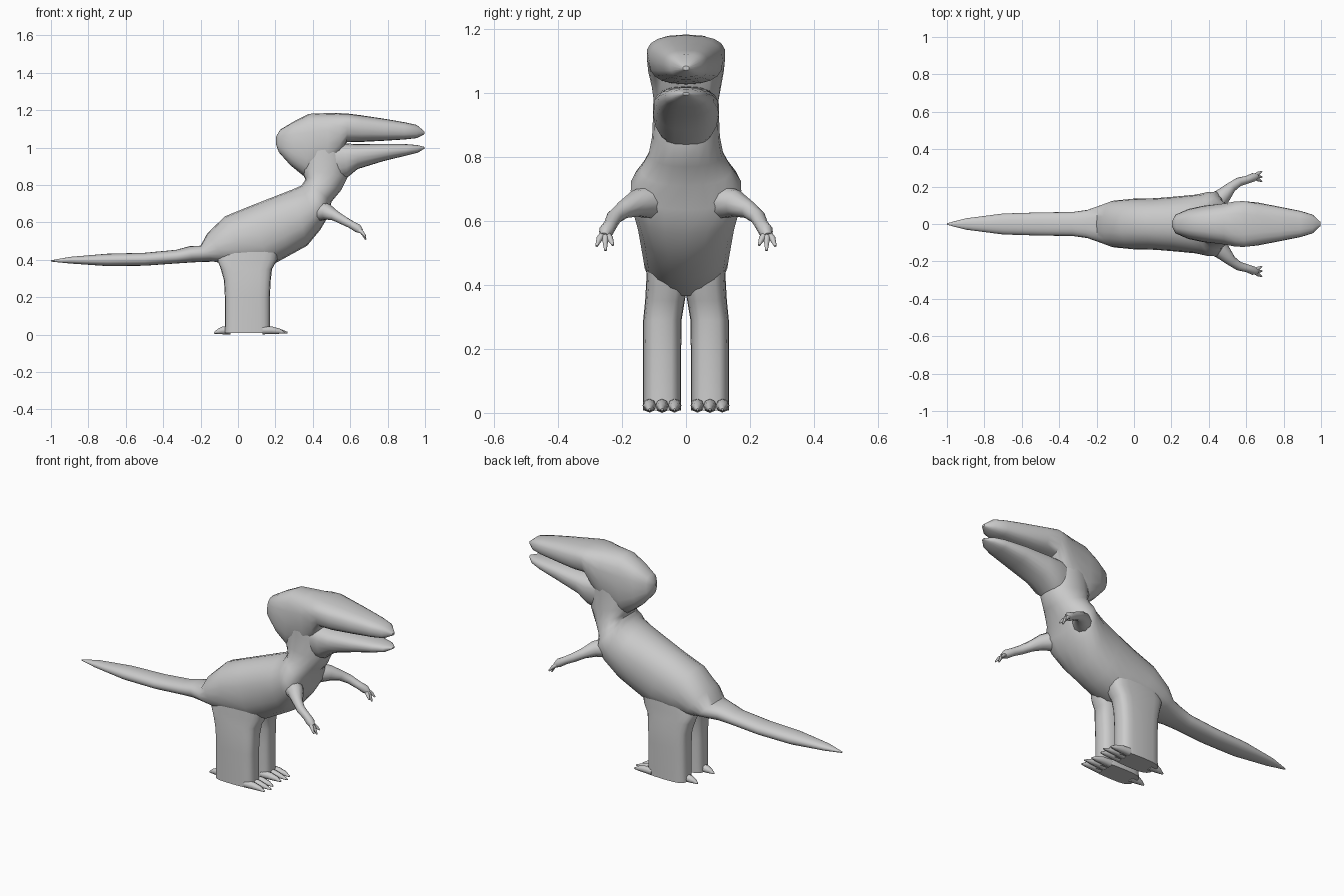
import bpy, bmesh, math
from mathutils import Vector

N = 20


def finish(name, loops):
    """Skin a list of closed rings and cap the two ends."""
    bm = bmesh.new()
    rows = [[bm.verts.new(p) for p in loop] for loop in loops]
    for a, b in zip(rows, rows[1:]):
        for i in range(len(a)):
            j = (i + 1) % len(a)
            bm.faces.new((a[i], a[j], b[j], b[i]))
    bm.faces.new(rows[0])
    bm.faces.new(rows[-1])
    bmesh.ops.recalc_face_normals(bm, faces=bm.faces)
    me = bpy.data.meshes.new(name)
    bm.to_mesh(me)
    bm.free()
    ob = bpy.data.objects.new(name, me)
    bpy.context.collection.objects.link(ob)
    bpy.ops.object.select_all(action='DESELECT')
    ob.select_set(True)
    bpy.context.view_layer.objects.active = ob
    bpy.ops.object.shade_smooth_by_angle(angle=math.radians(45))
    return ob


def spow(v, e):
    return math.copysign(abs(v) ** e, v)


def profile_loft(name, rings, e=0.9):
    """Rings: top x, top z, bottom x, bottom z, half width, upper/lower width skew."""
    loops = []
    for tx, tz, bx, bz, hw, s in rings:
        loop = []
        for i in range(N):
            a = 2 * math.pi * i / N
            v = spow(math.sin(a), e)
            y = hw * spow(math.cos(a), e) * (1 + s * v)
            t = (v + 1) / 2
            loop.append((bx + (tx - bx) * t, y, bz + (tz - bz) * t))
        loops.append(loop)
    return finish(name, loops)


def tube(name, path, n=10):
    """Path points: x, y, z, radius."""
    pts = [Vector(p[:3]) for p in path]
    loops = []
    for k, p in enumerate(pts):
        d = (pts[min(k + 1, len(pts) - 1)] - pts[max(k - 1, 0)]).normalized()
        u = d.cross(Vector((0, 0, 1))).normalized()
        w = u.cross(d)
        loops.append([p + (u * math.cos(2 * math.pi * i / n) + w * math.sin(2 * math.pi * i / n)) * path[k][3]
                      for i in range(n)])
    return finish(name, loops)


# Tail, torso and neck in one skin
profile_loft("body", [
    (-1, .397, -1, .39, .004, 0),
    (-.9, .415, -.9, .38, .03, 0),
    (-.7, .432, -.7, .366, .056, 0),
    (-.5, .437, -.5, .368, .062, 0),
    (-.33, .453, -.33, .38, .064, 0),
    (-.26, .472, -.24, .386, .075, 0),
    (-.2, .475, -.13, .39, .105, 0),
    (-.165, .54, -.05, .375, .125, 0),
    (-.07, .632, .06, .365, .135, 0),
    (.06, .685, .17, .365, .138, 0),
    (.2, .74, .27, .42, .148, 0),
    (.29, .775, .37, .475, .157, 0),
    (.34, .797, .44, .56, .17, -.1),
    (.352, .815, .485, .635, .172, -.15),
    (.36, .83, .5, .71, .14, -.1),
    (.35, .85, .55, .77, .117, 0),
    (.33, .89, .585, .84, .106, 0),
    (.34, .98, .59, .93, .102, 0),
    (.36, 1.08, .57, 1.05, .1, 0)])

# Skull and upper jaw
profile_loft("head", [
    (.202, 1.055, .202, 1.02, .012, 0),
    (.225, 1.095, .218, .975, .05, 0),
    (.3, 1.14, .28, .905, .08, 0),
    (.38, 1.18, .36, .84, .097, .05),
    (.48, 1.184, .48, .87, .108, .12),
    (.54, 1.184, .545, .95, .118, .15),
    (.59, 1.181, .58, 1.028, .122, .1),
    (.66, 1.172, .66, 1.03, .115, 0),
    (.78, 1.154, .78, 1.036, .092, 0),
    (.89, 1.135, .89, 1.043, .07, 0),
    (.955, 1.121, .955, 1.05, .05, 0),
    (.998, 1.085, .998, 1.072, .01, 0)], 0.75)

# Lower jaw
profile_loft("lower_jaw", [
    (.5, 1.03, .53, .82, .09, .1),
    (.57, 1.022, .585, .84, .103, .1),
    (.64, 1.018, .64, .885, .1, .1),
    (.78, 1.02, .78, .928, .086, .05),
    (.9, 1.018, .9, .957, .066, 0),
    (.96, 1.013, .96, .972, .046, 0),
    (.998, 1.003, .998, .994, .01, 0)], 0.8)

for side, s in (("left", 1), ("right", -1)):
    # Column leg: z, centre x, half x, centre y, half y
    loops = []
    for z, cx, hx, cy, hy in [(.008, .05, .122, .075, .06), (.05, .05, .12, .075, .06),
                              (.2, .05, .12, .075, .06), (.29, .05, .125, .074, .06),
                              (.35, .045, .137, .066, .062), (.4, .05, .16, .06, .065),
                              (.5, .08, .14, .06, .06)]:
        loops.append([(cx + hx * spow(math.cos(2 * math.pi * i / N), .55),
                       s * (cy + hy * spow(math.sin(2 * math.pi * i / N), .6)), z)
                      for i in range(N)])
    finish(side + "_leg", loops)

    # Three front toes and one rear toe
    for k, y in enumerate((.036, .075, .114)):
        reach = .265 if k == 1 else .25
        tube(f"{side}_toe_{k + 1}", [(.13, s * y, .023, .022), (.18, s * y, .023, .02),
                                     (.22, s * y, .018, .014), (reach, s * y, .01, .004)], 8)
    tube(side + "_rear_toe", [(-.04, s * .075, .024, .024), (-.08, s * .075, .022, .021),
                              (-.105, s * .075, .016, .014), (-.128, s * .075, .008, .004)], 8)

    # Arm with three fingers
    tube(side + "_arm", [(.43, s * .11, .66, .055), (.48, s * .155, .655, .042),
                         (.52, s * .197, .635, .028), (.56, s * .225, .612, .024),
                         (.605, s * .237, .588, .021), (.64, s * .25, .568, .023),
                         (.658, s * .256, .553, .014)])
    for k, (ty, tz) in enumerate(((.28, .522), (.252, .508), (.228, .525))):
        my = .254 + (ty - .254) * .65
        tube(f"{side}_finger_{k + 1}", [(.64, s * .253, .565, .012), (.665, s * my, .545, .01),
                                        (.683, s * ty, tz, .004)], 8)
